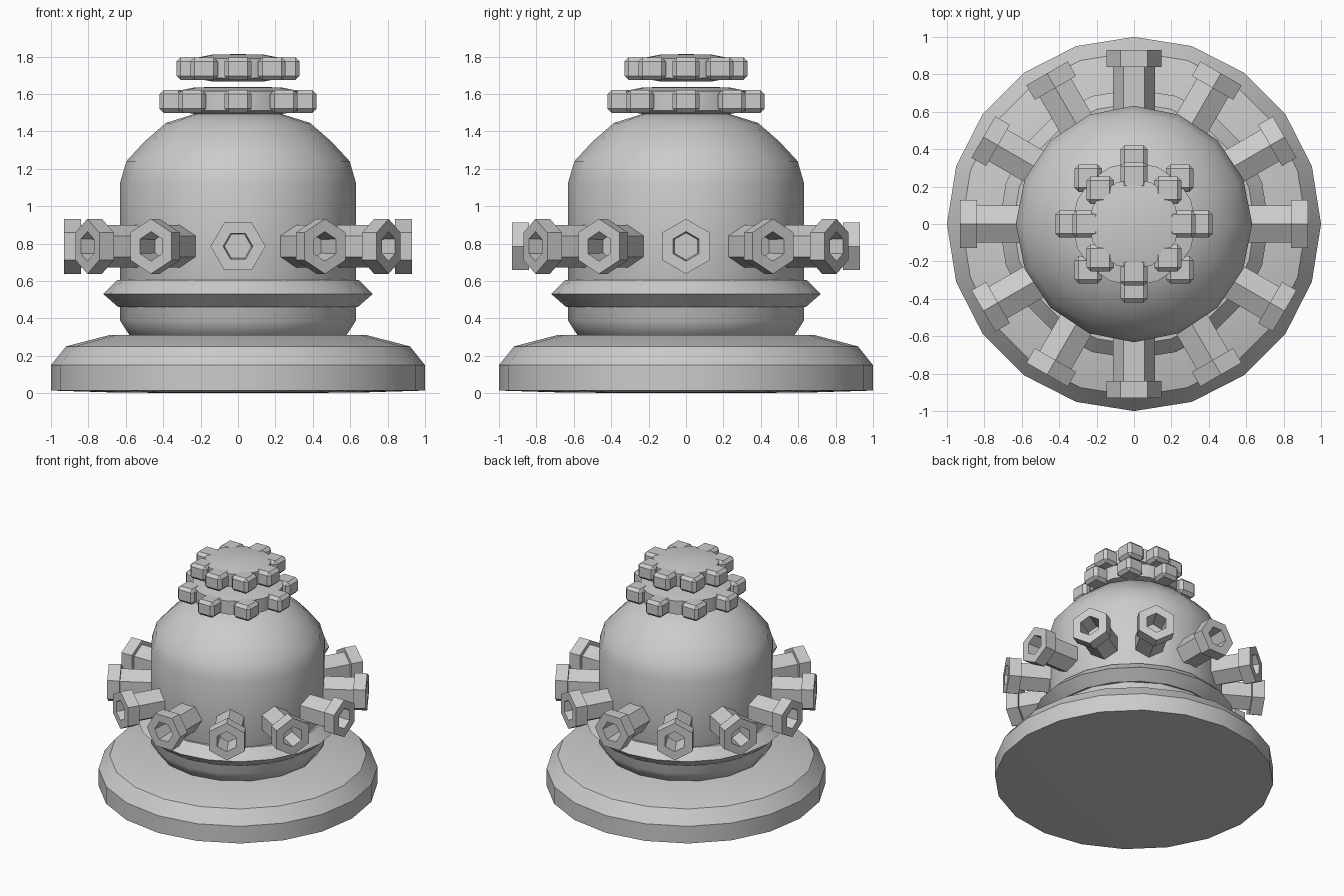
import bpy, bmesh
from math import pi, sin, cos, radians

if "Cube" in bpy.data.objects:
    bpy.data.objects.remove(bpy.data.objects["Cube"])


def lathe(name, profile, sides, phase=0.0, smooth=None):
    """Revolve (radius, z) points about z; radius 0 makes a pole."""
    bm = bmesh.new()
    rings = []
    for r, z in profile:
        if r == 0:
            rings.append([bm.verts.new((0, 0, z))] * sides)
        else:
            rings.append([bm.verts.new((r * cos(phase + 2 * pi * i / sides),
                                        r * sin(phase + 2 * pi * i / sides), z))
                          for i in range(sides)])
    for a, b in zip(rings, rings[1:]):
        for i in range(sides):
            j = (i + 1) % sides
            quad = list(dict.fromkeys((a[i], a[j], b[j], b[i])))
            bm.faces.new(quad)
    bmesh.ops.recalc_face_normals(bm, faces=bm.faces[:])
    me = bpy.data.meshes.new(name)
    bm.to_mesh(me)
    bm.free()
    ob = bpy.data.objects.new(name, me)
    bpy.context.collection.objects.link(ob)
    if smooth:
        bpy.ops.object.select_all(action='DESELECT')
        ob.select_set(True)
        bpy.context.view_layer.objects.active = ob
        bpy.ops.object.shade_smooth_by_angle(angle=radians(smooth))
    return ob


# Base plate with stepped shoulder
lathe("base", [(0, 0), (.64, .003), (1, .014), (1, .15), (.92, .25),
               (.69, .31), (0, .31)], 20, smooth=25)

# Capsule-shaped body
lathe("body", [(0, .27), (.5, .27), (.58, .31), (.632, .39), (.632, 1.12),
               (.597, 1.24), (.50, 1.345), (.385, 1.445), (.21, 1.50), (0, 1.51)],
      16, smooth=40)

# Collar around the body
lathe("collar", [(.58, .46), (.64, .46), (.72, .53), (.645, .605), (.58, .605),
                 (.58, .46)], 20, smooth=25)

# Hex bolts with socket holes
for k in range(12):
    phase = pi / 6 if k in (3, 9) else 0
    bolt = lathe(f"bolt_{k + 1}", [(0, .5), (.113, .5), (.113, .84), (.147, .84),
                                   (.147, .93), (.079, .93), (.072, .78), (0, .78)],
                 6, phase)
    bolt.location.z = .785
    bolt.rotation_euler = (0, pi / 2, k * pi / 6)


# Toothed valve wheels: a domed disc ringed by bevelled blocks
def wheel(name, z, disc_r, tooth_r):
    lathe(name + "_disc", [(0, z - .068), (disc_r - .1, z - .068), (disc_r, z - .05),
                           (disc_r, z + .055), (disc_r - .1, z + .075), (0, z + .078)],
          16, smooth=40)
    for k in range(8):
        a = k * pi / 4
        bpy.ops.mesh.primitive_cube_add(
            size=1, location=(tooth_r * cos(a), tooth_r * sin(a), z))
        tooth = bpy.context.object
        tooth.name = f"{name}_tooth_{k + 1}"
        for v in tooth.data.vertices:
            v.co.x *= .146
            v.co.y *= .146
            v.co.z *= .122
        bev = tooth.modifiers.new("bevel", 'BEVEL')
        bev.width = .022
        bev.segments = 1


wheel("lower_wheel", 1.56, .33, .347)
wheel("upper_wheel", 1.735, .24, .256)
